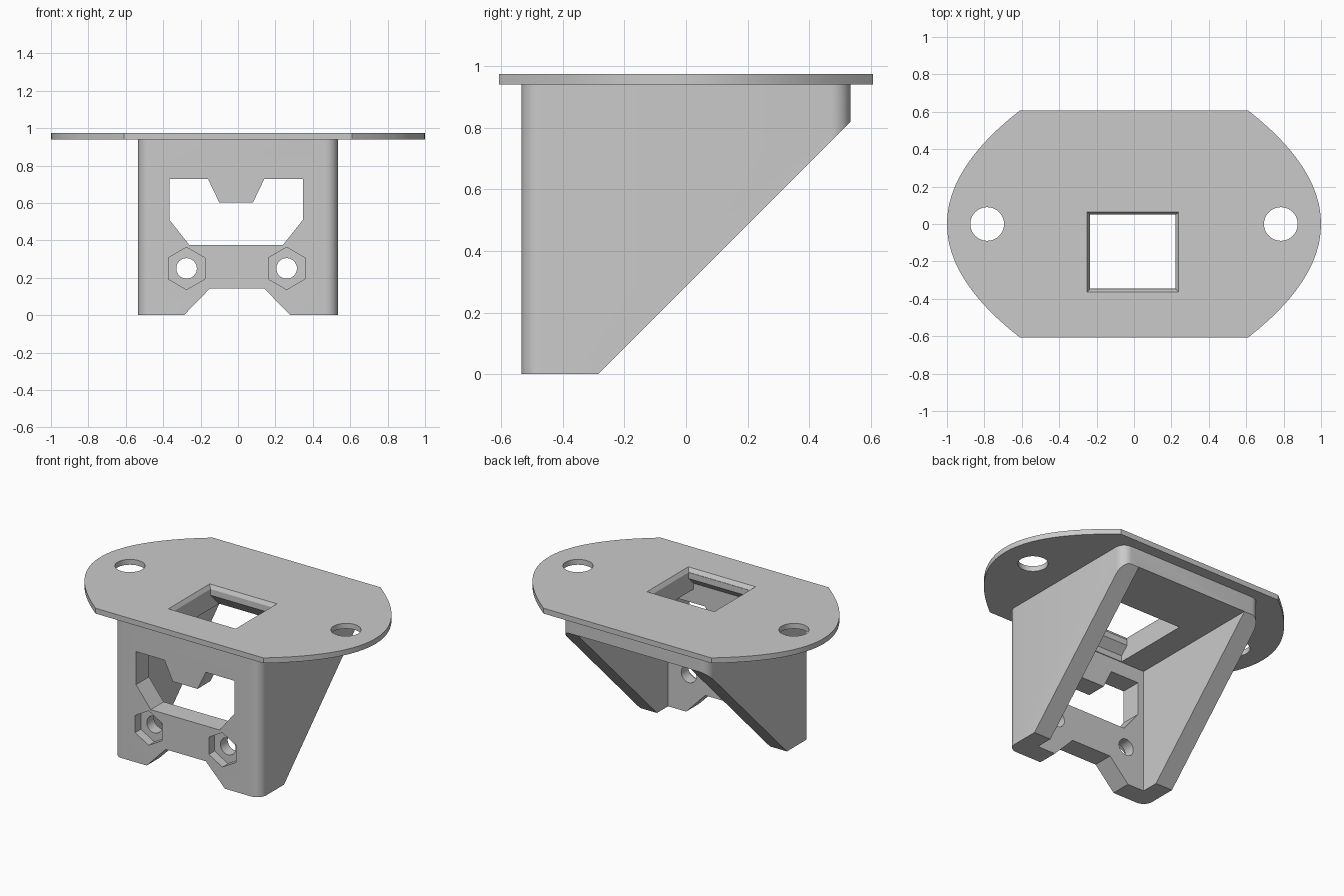
import bpy, bmesh
from math import sin, cos, pi

cube = bpy.data.objects.get("Cube")
if cube:
    bpy.data.objects.remove(cube, do_unlink=True)

grey = bpy.data.materials.new("plain_grey")
grey.use_nodes = True
GREY = (0.59, 0.59, 0.59, 1)
grey.diffuse_color = GREY
grey.node_tree.nodes["Principled BSDF"].inputs["Base Color"].default_value = GREY

# Maps a 2D profile point and a depth to 3D for each extrusion axis
AXES = {"x": lambda a, b, d: (d, a, b),
        "y": lambda a, b, d: (a, d, b),
        "z": lambda a, b, d: (a, b, d)}


def prism(name, pts, axis, lo, hi, end_pts=None):
    """Extrude a profile along an axis, optionally to a different end profile."""
    bm = bmesh.new()
    place = AXES[axis]
    start = [bm.verts.new(place(a, b, lo)) for a, b in pts]
    end = [bm.verts.new(place(a, b, hi)) for a, b in (end_pts or pts)]
    bm.faces.new(start)
    bm.faces.new(end)
    n = len(pts)
    for i in range(n):
        j = (i + 1) % n
        bm.faces.new((start[i], start[j], end[j], end[i]))
    bmesh.ops.recalc_face_normals(bm, faces=bm.faces)
    mesh = bpy.data.meshes.new(name)
    bm.to_mesh(mesh)
    bm.free()
    mesh.materials.append(grey)
    obj = bpy.data.objects.new(name, mesh)
    bpy.context.collection.objects.link(obj)
    return obj


def rect(x0, x1, y0, y1):
    return [(x0, y0), (x1, y0), (x1, y1), (x0, y1)]


def ring(cx, cy, r, n, phase=0.0):
    return [(cx + r * cos(phase + 2 * pi * i / n), cy + r * sin(phase + 2 * pi * i / n))
            for i in range(n)]


def activate(obj):
    bpy.ops.object.select_all(action="DESELECT")
    obj.select_set(True)
    bpy.context.view_layer.objects.active = obj


def cut(target, cutter):
    mod = target.modifiers.new("cut", "BOOLEAN")
    mod.operation = "DIFFERENCE"
    mod.solver = "EXACT"
    mod.object = cutter
    activate(target)
    bpy.ops.object.modifier_apply(modifier=mod.name)
    bpy.data.objects.remove(cutter, do_unlink=True)


PLATE_LOW, PLATE_TOP, CEILING = 0.94, 0.975, 0.82
FRONT, INNER_FRONT, THROUGH = -0.535, -0.40, -0.33

# Mounting plate: straight front and back, bowed sides
STEPS = 24
bow = []
for i in range(STEPS + 1):
    t = -1 + 2 * i / STEPS
    bow.append((1 - 0.39 * t * t, 0.607 * t))
plate = prism("mounting_plate", bow + [(-x, -y) for x, y in bow], "z", PLATE_LOW, PLATE_TOP)
for x in (-0.785, 0.785):
    cut(plate, prism("screw_cutter", ring(x, 0, 0.09, 40), "z", 0.9, 1.1))

# Bracket body: rounded block
R, HALF = 0.065, 0.534
C = HALF - R
corners = []
for k, (cx, cy) in enumerate(((C, C), (-C, C), (-C, -C), (C, -C))):
    for i in range(9):
        a = (k + i / 8) * pi / 2
        corners.append((cx + R * cos(a), cy + R * sin(a)))
body = prism("bracket_body", corners, "z", 0, PLATE_LOW)

# Sloping rear cut, then the pocket between the side walls
cut(body, prism("slope_cutter", [(-0.485, -0.2), (0.83, 1.115), (0.83, -0.2)], "x", -1, 1))
cut(body, prism("pocket_cutter", rect(-0.41, 0.41, INNER_FRONT, 0.8), "z", -0.2, CEILING))

# Socket opening with centre tab, and the notch at the foot
socket = [(-0.367, 0.727), (-0.16, 0.727), (-0.10, 0.602), (0.08, 0.602), (0.14, 0.727),
          (0.347, 0.727), (0.347, 0.51), (0.24, 0.375), (-0.26, 0.375), (-0.367, 0.51)]
cut(body, prism("socket_cutter", socket, "y", -0.7, THROUGH))
notch = [(-0.43, -0.145), (-0.15, 0.143), (0.14, 0.143), (0.42, -0.145)]
cut(body, prism("notch_cutter", notch, "y", -0.7, THROUGH))

# Nut recesses and bolt holes
for x in (-0.275, 0.26):
    cut(body, prism("nut_cutter", ring(x, 0.25, 0.113, 6, pi / 6), "y", -0.7, FRONT + 0.06))
    cut(body, prism("bolt_cutter", ring(x, 0.25, 0.055, 32), "y", -0.7, THROUGH))

# Square opening: straight at the plate, flaring to front and back below it
LEFT, RIGHT, NEAR, FAR = -0.235, 0.223, -0.345, 0.05
cut(plate, prism("opening_cutter", rect(LEFT, RIGHT, NEAR, FAR), "z", 0.9, 1.1))
flare = [(NEAR, 1.0), (FAR, 1.0), (FAR, 0.91), (FAR + 0.09, CEILING), (FAR + 0.09, 0.8),
         (-0.395, 0.8), (-0.395, 0.86), (NEAR, 0.91)]
cut(body, prism("flare_cutter", flare, "x", LEFT, RIGHT))
cut(plate, prism("rim_cutter", rect(LEFT, RIGHT, NEAR - 0.003, FAR), "z", 0.95, 0.98,
                 rect(-0.253, 0.242, -0.368, 0.066)))

# Smooth the curved walls, keep edges sharp
for obj in (plate, body):
    activate(obj)
    bpy.ops.object.shade_smooth_by_angle(angle=0.4)
